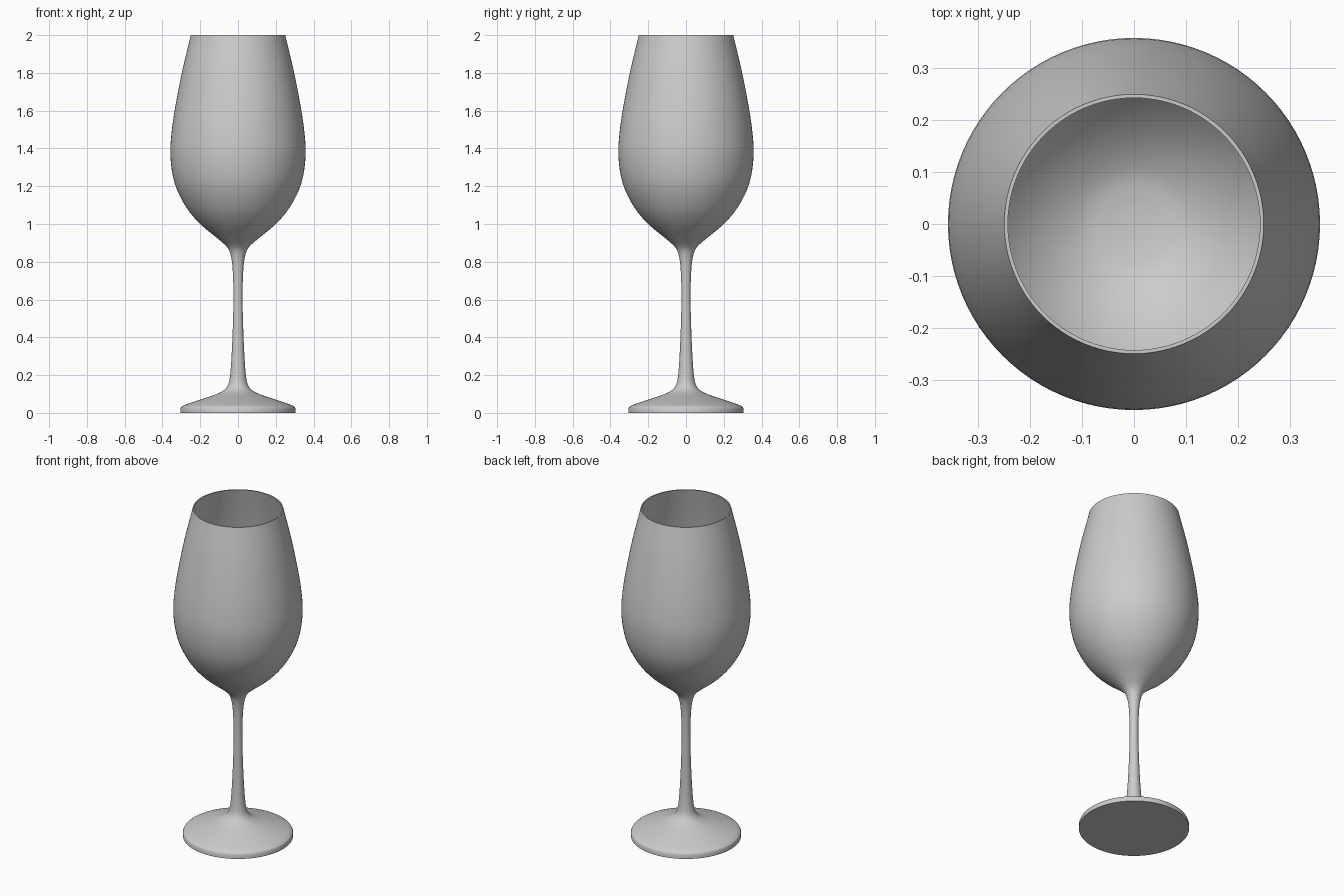
import bpy
import math
from mathutils import Vector

SEGMENTS = 96

old = bpy.data.objects.get("Cube")
if old:
    bpy.data.objects.remove(old, do_unlink=True)

# Single pale grey material
glass = bpy.data.materials.new("pale_grey")
glass.use_nodes = True
colour = (0.6, 0.6, 0.6, 1)
glass.diffuse_color = colour
glass.node_tree.nodes["Principled BSDF"].inputs["Base Color"].default_value = colour


def smooth_path(points, steps=4):
    """Catmull-Rom curve through (radius, height) points."""
    pts = [Vector(p) for p in points]
    pts = [2 * pts[0] - pts[1]] + pts + [2 * pts[-1] - pts[-2]]
    path = []
    for a, b, c, d in zip(pts, pts[1:], pts[2:], pts[3:]):
        for i in range(steps):
            t = i / steps
            path.append(0.5 * (2 * b + (c - a) * t + (2 * a - 5 * b + 4 * c - d) * t ** 2
                               + (3 * b - a - 3 * c + d) * t ** 3))
    return path + [pts[-2]]


def lathe(name, profile):
    """Revolve a profile around z, closing the ends that touch the axis."""
    verts, faces, rings = [], [], []
    for r, z in profile:
        start = len(verts)
        count = SEGMENTS if r > 1e-5 else 1
        for k in range(count):
            a = 2 * math.pi * k / SEGMENTS
            verts.append((r * math.cos(a), r * math.sin(a), z))
        rings.append([start + k % count for k in range(SEGMENTS + 1)])
    for low, high in zip(rings, rings[1:]):
        for k in range(SEGMENTS):
            quad = [low[k], low[k + 1], high[k + 1], high[k]]
            faces.append(list(dict.fromkeys(quad)))
    mesh = bpy.data.meshes.new(name)
    mesh.from_pydata(verts, [], faces)
    mesh.materials.append(glass)
    obj = bpy.data.objects.new(name, mesh)
    bpy.context.collection.objects.link(obj)
    bpy.ops.object.select_all(action="DESELECT")
    obj.select_set(True)
    bpy.context.view_layer.objects.active = obj
    bpy.ops.object.shade_smooth_by_angle(angle=math.radians(35))
    return obj


# Foot edge, sloped foot top, slim stem and outer bowl
foot = [(0, 0), (0.305, 0)]
outer = smooth_path([
    (0.305, 0.022), (0.297, 0.034), (0.26, 0.05), (0.17, 0.08), (0.1, 0.105),
    (0.06, 0.135), (0.043, 0.19), (0.033, 0.32), (0.026, 0.5), (0.024, 0.64),
    (0.029, 0.77), (0.04, 0.84), (0.06, 0.88), (0.11, 0.925), (0.2, 1.0),
    (0.275, 1.09), (0.335, 1.215), (0.358, 1.36), (0.35, 1.5), (0.325, 1.66),
    (0.293, 1.82), (0.25, 2.0)])

# Inner bowl, from the rim down to its rounded floor
inner = smooth_path([
    (0.243, 2.0), (0.286, 1.82), (0.318, 1.66), (0.342, 1.5), (0.35, 1.36),
    (0.327, 1.22), (0.267, 1.1), (0.19, 1.01), (0.11, 0.955), (0.05, 0.94), (0, 0.937)])

lathe("wine_glass", foot + outer + inner)
